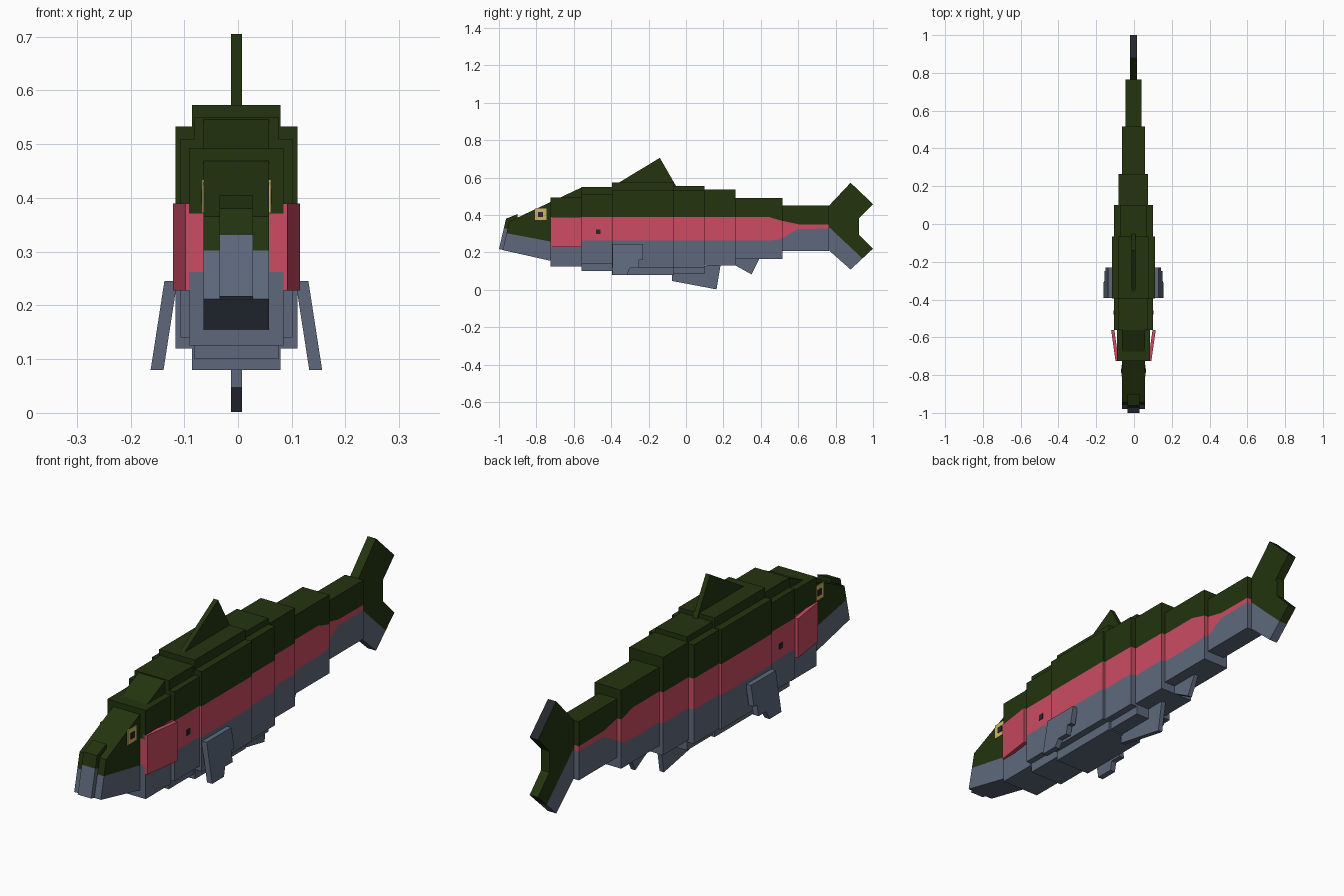
import bpy, bmesh
from mathutils import Vector

cube = bpy.data.objects.get("Cube")
if cube:
    bpy.data.objects.remove(cube)


def material(name, rgb):
    lin = [((c / 255 + 0.055) / 1.055) ** 2.4 for c in rgb] + [1]
    m = bpy.data.materials.new(name)
    m.use_nodes = True
    m.diffuse_color = lin
    m.node_tree.nodes["Principled BSDF"].inputs["Base Color"].default_value = lin
    return m


MATS = [material("dark green", (35, 52, 15)), material("pink", (204, 75, 98)),
        material("slate grey", (94, 105, 124)), material("pale yellow", (206, 182, 98)),
        material("charcoal", (38, 38, 46))]
GREEN, PINK, GREY, YELLOW, DARK = range(5)
CX = -0.003  # centre plane


def paint(bm, knots):
    """Cut along the stripe edges, given as (y, top z, bottom z), and colour by height."""
    def line(y, k):
        for a, b in zip(knots, knots[1:]):
            if y <= b[0] or b is knots[-1]:
                return a[k] + (b[k] - a[k]) * (y - a[0]) / (b[0] - a[0])

    def cut(faces, co, no):
        geom = set(faces) | {e for f in faces for e in f.edges} | {v for f in faces for v in f.verts}
        bmesh.ops.bisect_plane(bm, geom=list(geom), dist=1e-5, plane_co=co, plane_no=no)

    for k in knots[1:-1]:
        cut(bm.faces[:], (0, k[0], 0), (0, 1, 0))
    last = len(knots) - 2
    for i, (a, b) in enumerate(zip(knots, knots[1:])):
        lo = -9 if i == 0 else a[0] - 1e-4
        hi = 9 if i == last else b[0] + 1e-4
        for k in (1, 2):
            part = [f for f in bm.faces if lo < f.calc_center_median().y < hi]
            if part:
                cut(part, (0, a[0], a[k]), (0, a[k] - b[k], b[0] - a[0]))
    for f in bm.faces:
        c = f.calc_center_median()
        f.material_index = (GREEN if c.z > line(c.y, 1) else
                            PINK if c.z > line(c.y, 2) else GREY)


def prism(name, pts, x0, x1, colour=GREEN, knots=None, lean=None, rule=None):
    """Side outline (y, z) extruded from x0 to x1; lean shifts x by position."""
    bm = bmesh.new()
    sides = [[bm.verts.new((x, y, z)) for y, z in pts] for x in (x0, x1)]
    bm.faces.new(sides[0])
    bm.faces.new(sides[1][::-1])
    n = len(pts)
    for i in range(n):
        j = (i + 1) % n
        bm.faces.new((sides[0][i], sides[1][i], sides[1][j], sides[0][j]))
    for f in bm.faces:
        f.material_index = colour
    bmesh.ops.recalc_face_normals(bm, faces=bm.faces[:])
    if knots:
        paint(bm, knots)
    bm.normal_update()
    if rule:
        for f in bm.faces:
            if rule(f):
                f.material_index = DARK
    for v in bm.verts:
        v.co.x += CX + (lean(v.co) if lean else 0)
    bmesh.ops.recalc_face_normals(bm, faces=bm.faces[:])
    me = bpy.data.meshes.new(name)
    bm.to_mesh(me)
    bm.free()
    for m in MATS:
        me.materials.append(m)
    ob = bpy.data.objects.new(name, me)
    bpy.context.collection.objects.link(ob)
    return ob


def rect(y0, y1, z0, z1):
    return [(y0, z0), (y1, z0), (y1, z1), (y0, z1)]


# Body segments: name, y range, half width, z range
STRIPE = [(-0.75, 0.39, 0.262), (0.44, 0.39, 0.262), (0.5, 0.372, 0.268),
          (0.6, 0.35, 0.325), (0.78, 0.348, 0.327)]
SEGMENTS = [
    ("shoulder_body", -0.56, -0.395, 0.104, 0.14, 0.51),
    ("shoulder_ridge", -0.56, -0.395, 0.078, 0.10, 0.55),
    ("middle_body", -0.395, -0.065, 0.1135, 0.12, 0.533),
    ("middle_ridge", -0.395, -0.065, 0.0825, 0.08, 0.573),
    ("hip_body", -0.065, 0.10, 0.103, 0.12, 0.53),
    ("hip_ridge", -0.065, 0.10, 0.072, 0.085, 0.555),
    ("rear_body", 0.10, 0.265, 0.078, 0.13, 0.535),
    ("tail_base_front", 0.265, 0.515, 0.061, 0.165, 0.49),
    ("tail_base_rear", 0.515, 0.765, 0.042, 0.207, 0.45),
]
for name, y0, y1, hw, z0, z1 in SEGMENTS:
    prism(name, rect(y0, y1, z0, z1), -hw, hw, knots=STRIPE)
prism("neck", rect(-0.725, -0.56, 0.125, 0.492), -0.088, 0.088,
      knots=[(-0.73, 0.37, 0.262), (-0.63, 0.385, 0.262), (-0.56, 0.39, 0.262)])

# Head and snout
prism("head", [(-0.98, 0.212), (-0.945, 0.365), (-0.56, 0.546), (-0.56, 0.45), (-0.725, 0.155)],
      -0.061, 0.061, knots=[(-1, 0.31, 0.31), (-0.725, 0.258, 0.258)])
prism("snout", [(-1, 0.217), (-0.962, 0.38), (-0.9, 0.405), (-0.9, 0.197)],
      -0.031, 0.031, knots=[(-1, 0.338, 0.338), (-0.9, 0.31, 0.31)])

# Tail fin lobes, with the trailing tip of the upper lobe dark
TAIL = [(0.77, 0.33, 0.33), (1, 0.114, 0.114)]
prism("tail_upper_lobe", [(0.765, 0.33), (0.765, 0.45), (0.88, 0.572), (1, 0.458), (0.872, 0.33)],
      -0.019, 0.019, knots=TAIL, rule=lambda f: f.normal.y > 0.5 and f.normal.z > 0.5)
prism("tail_lower_lobe", [(0.765, 0.33), (0.765, 0.21), (0.88, 0.108), (1, 0.22), (0.89, 0.33)],
      -0.019, 0.019, knots=TAIL)
prism("tail_centre", rect(0.765, 0.925, 0.295, 0.385), -0.0188, 0.0188, knots=TAIL)

# Single fins on the centre plane
prism("dorsal_fin", [(-0.38, 0.56), (-0.14, 0.705), (-0.045, 0.54)], -0.01, 0.01, GREEN)
prism("belly_fin", [(-0.075, 0.1), (-0.075, 0.047), (0.163, 0.002), (0.186, 0.14)],
      -0.01, 0.01, GREY)
prism("rear_fin", [(0.255, 0.17), (0.255, 0.135), (0.35, 0.082), (0.395, 0.17)],
      -0.01, 0.01, GREY)

# Paired parts
PECTORAL = [(-0.392, 0.245), (-0.392, 0.08), (-0.315, 0.08), (-0.3, 0.115),
            (-0.25, 0.115), (-0.25, 0.16), (-0.23, 0.16), (-0.23, 0.245)]
for side, s in (("left", 1), ("right", -1)):
    prism("pectoral_fin_" + side, PECTORAL, s * 0.110, s * 0.134, GREY,
          lean=lambda c: s * 0.155 * (0.245 - c.z))
    prism("gill_cover_" + side, rect(-0.725, -0.56, 0.228, 0.39), s * 0.078, s * 0.095, PINK,
          lean=lambda c: s * 0.14 * (c.y + 0.725))
    prism("eye_" + side, rect(-0.808, -0.747, 0.372, 0.434), s * 0.06, s * 0.064, YELLOW)
    prism("pupil_" + side, rect(-0.79, -0.765, 0.39, 0.416), s * 0.06, s * 0.066, DARK)
    prism("speckle_" + side, rect(-0.48, -0.457, 0.298, 0.322), s * 0.1, s * 0.106, DARK)
